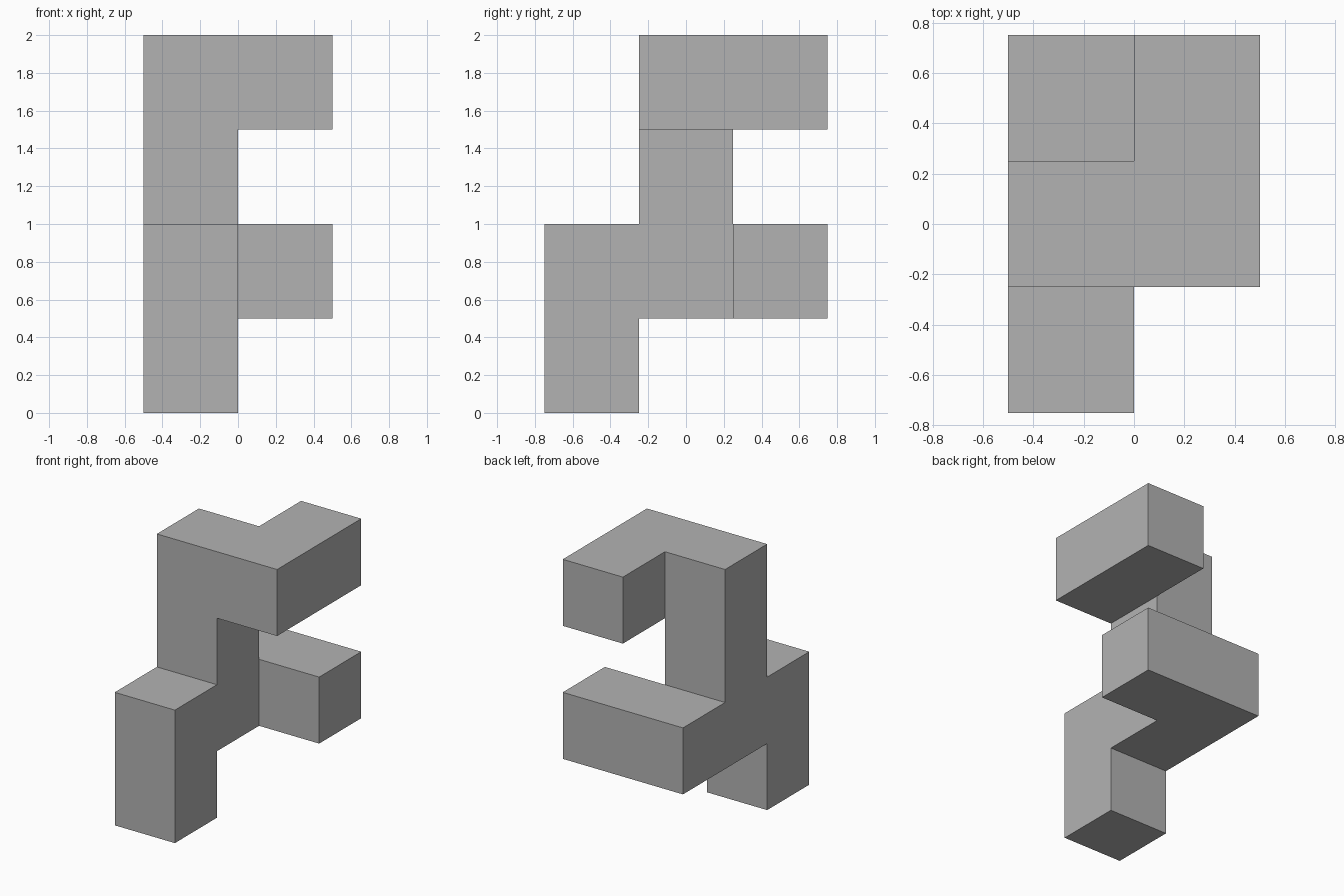
import bpy
import bmesh
from mathutils import Vector

if "Cube" in bpy.data.objects:
    bpy.data.objects.remove(bpy.data.objects["Cube"], do_unlink=True)

UNIT = 0.5
ORIGIN = Vector((-0.5, -0.75, 0))

# Plain grey finish
grey = bpy.data.materials.new("plain_grey")
grey.use_nodes = True
colour = (0.45, 0.45, 0.45, 1)
grey.diffuse_color = colour
grey.node_tree.nodes["Principled BSDF"].inputs["Base Color"].default_value = colour

# Grid cells filled by each bar of the figure (x, y, z)
front_leg = [(0, 0, 0), (0, 0, 1)]
column = [(0, 1, 1), (0, 1, 2), (0, 1, 3)]
lower_arm = [(0, 2, 1), (1, 2, 1)]
upper_arm = [(1, 1, 3), (1, 2, 3)]
cells = {Vector(c).freeze() for c in front_leg + column + lower_arm + upper_arm}


def add_outer_faces(bm, cell):
    """Add the sides of a cell that do not touch another cell."""
    for axis in range(3):
        for sign in (-1, 1):
            normal = Vector((0, 0, 0))
            normal[axis] = sign
            if (cell + normal).freeze() in cells:
                continue
            u = Vector((0, 0, 0))
            u[(axis + 1) % 3] = 1
            v = normal.cross(u)
            middle = cell + Vector((1, 1, 1)) / 2 + normal / 2
            corners = [middle + (a * u + b * v) / 2
                       for a, b in ((-1, -1), (1, -1), (1, 1), (-1, 1))]
            bm.faces.new([bm.verts.new(ORIGIN + UNIT * p) for p in corners])


# One continuous shell with clean flat sides
bm = bmesh.new()
for cell in sorted(cells, key=tuple):
    add_outer_faces(bm, cell)
bmesh.ops.remove_doubles(bm, verts=bm.verts, dist=0.001)
bmesh.ops.dissolve_limit(bm, angle_limit=0.01, verts=bm.verts, edges=bm.edges)

mesh = bpy.data.meshes.new("block_figure")
bm.to_mesh(mesh)
bm.free()
mesh.materials.append(grey)
figure = bpy.data.objects.new("block_figure", mesh)
bpy.context.collection.objects.link(figure)
